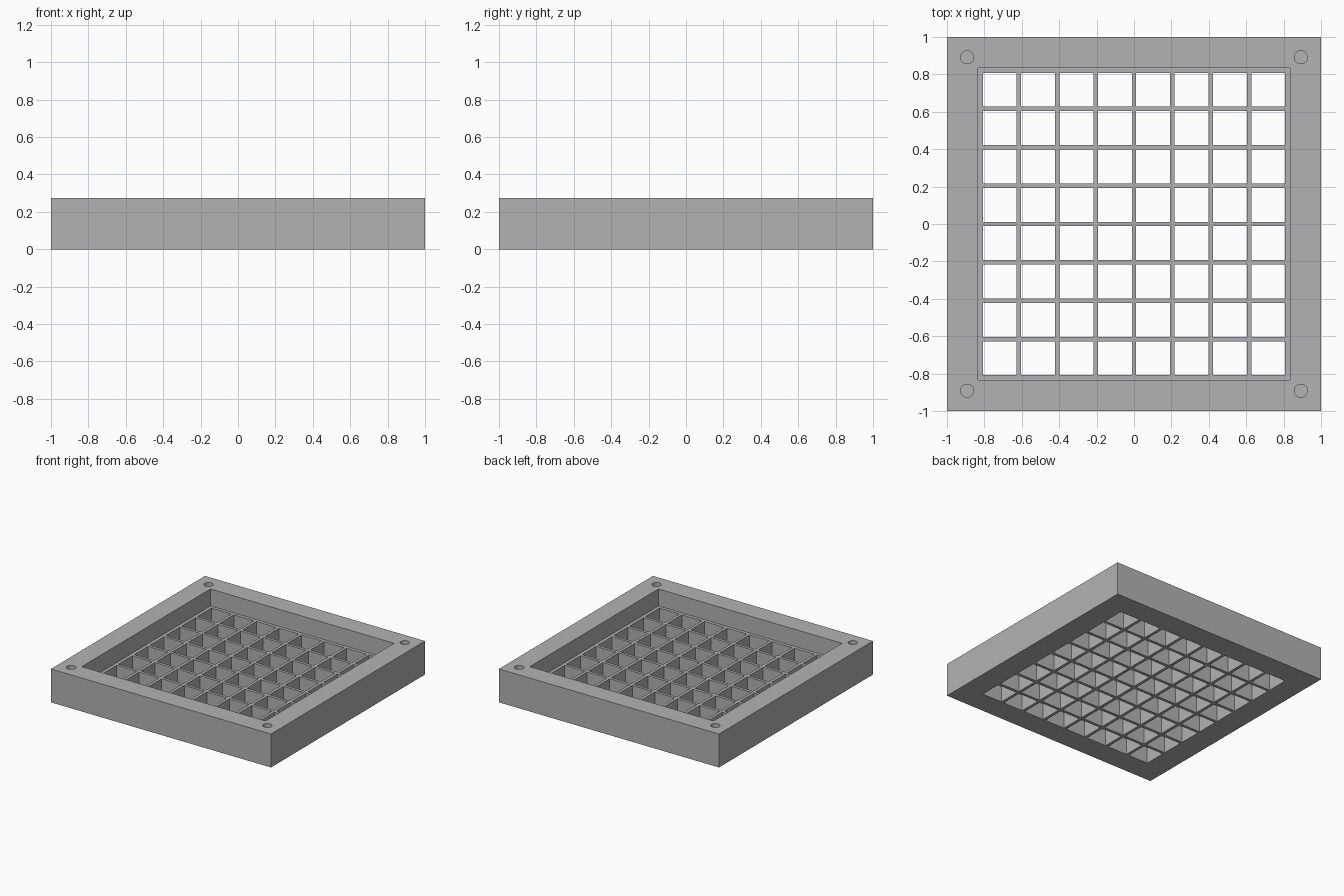
import bpy
import bmesh
from mathutils import Matrix, Vector

if "Cube" in bpy.data.objects:
    bpy.data.objects.remove(bpy.data.objects["Cube"], do_unlink=True)

HEIGHT = 0.275
FLOOR = 0.135        # top of the grid
POCKET = 1.67        # width of the recess
CELLS = 8
PITCH = 0.205
CELL = 0.181
HOLE_POS = 0.892
HOLE_RADIUS = 0.035
HOLE_DEPTH = 0.14

grey = bpy.data.materials.new("mid grey")
grey.use_nodes = True
colour = (0.45, 0.45, 0.45, 1)
grey.diffuse_color = colour
grey.node_tree.nodes["Principled BSDF"].inputs["Base Color"].default_value = colour


def add_box(bm, x, y, width, bottom, top):
    place = Matrix.Translation((x, y, (bottom + top) / 2))
    size = Matrix.Diagonal(Vector((width, width, top - bottom, 1)))
    bmesh.ops.create_cube(bm, size=1, matrix=place @ size)


def make_object(name, bm):
    mesh = bpy.data.meshes.new(name)
    bm.to_mesh(mesh)
    bm.free()
    mesh.materials.append(grey)
    obj = bpy.data.objects.new(name, mesh)
    bpy.context.collection.objects.link(obj)
    return obj


def cut(target, name, bm):
    cutter = make_object(name, bm)
    cutter.hide_render = True
    mod = target.modifiers.new(name, "BOOLEAN")
    mod.operation = "DIFFERENCE"
    mod.solver = "EXACT"
    mod.object = cutter
    bpy.context.view_layer.objects.active = target
    bpy.ops.object.modifier_apply(modifier=mod.name)
    bpy.data.objects.remove(cutter, do_unlink=True)


# Solid square block
bm = bmesh.new()
add_box(bm, 0, 0, 2, 0, HEIGHT)
tray = make_object("grid_tray", bm)

# Shallow recess open at the top
bm = bmesh.new()
add_box(bm, 0, 0, POCKET, FLOOR, HEIGHT + 0.1)
cut(tray, "recess_cutter", bm)

# Square openings through the floor
bm = bmesh.new()
centres = [(i - (CELLS - 1) / 2) * PITCH for i in range(CELLS)]
for x in centres:
    for y in centres:
        add_box(bm, x, y, CELL, -0.1, FLOOR + 0.05)
cut(tray, "opening_cutter", bm)

# Blind round holes in the rim corners
bm = bmesh.new()
for sx in (-1, 1):
    for sy in (-1, 1):
        bmesh.ops.create_cone(
            bm, cap_ends=True, segments=32, radius1=HOLE_RADIUS,
            radius2=HOLE_RADIUS, depth=HOLE_DEPTH * 2,
            matrix=Matrix.Translation((sx * HOLE_POS, sy * HOLE_POS, HEIGHT)))
cut(tray, "hole_cutter", bm)

# Smooth the hole walls, keep every edge sharp
for obj in bpy.context.selected_objects:
    obj.select_set(False)
tray.select_set(True)
bpy.context.view_layer.objects.active = tray
bpy.ops.object.shade_smooth_by_angle()
